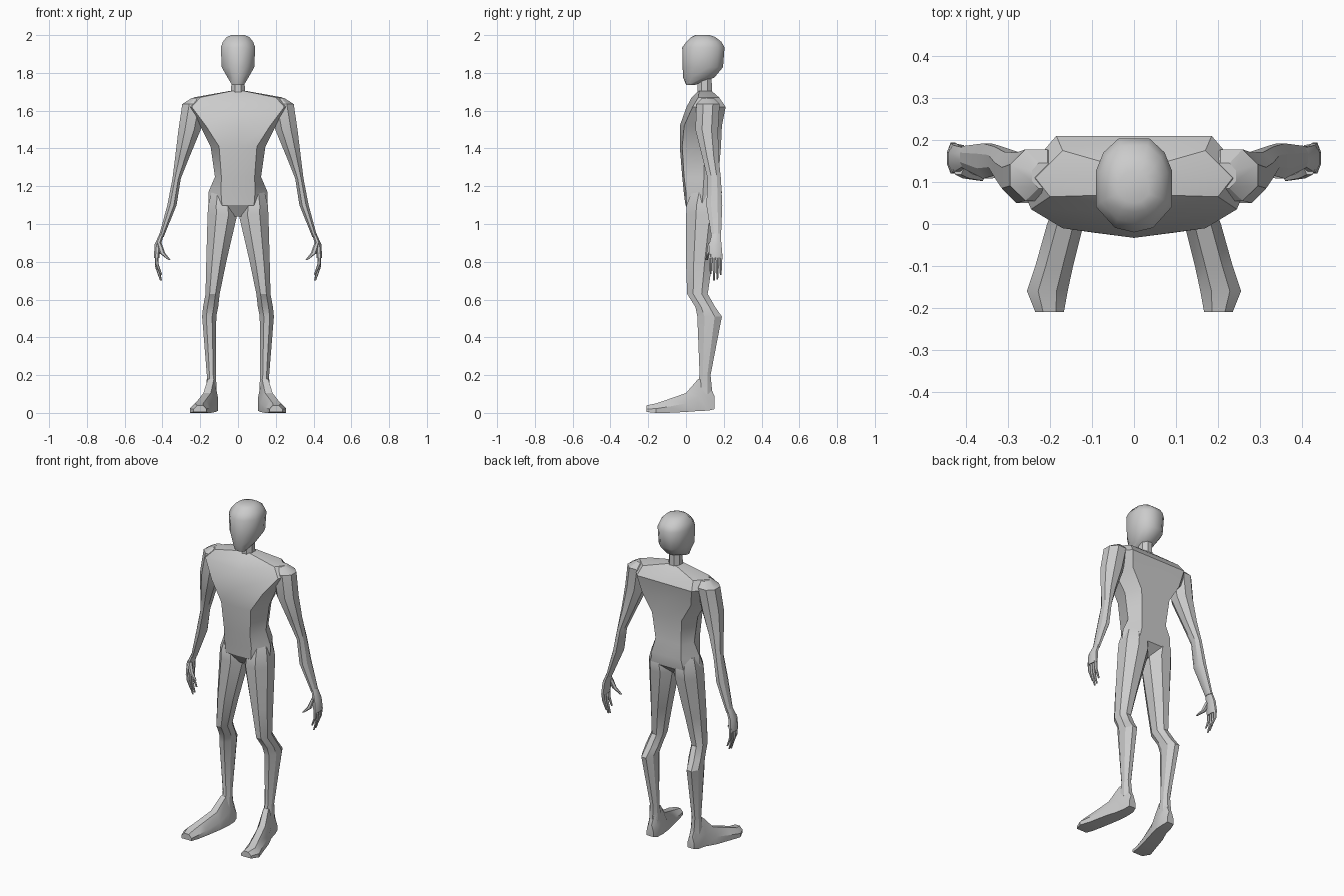
import bpy, bmesh, math

C8 = [(math.cos(math.pi * (i + .5) / 4) / math.cos(math.pi / 8),
       math.sin(math.pi * (i + .5) / 4) / math.cos(math.pi / 8)) for i in range(8)]
C6 = [(math.cos(math.pi * i / 3), math.sin(math.pi * i / 3)) for i in range(6)]
SOLE = [(-1, -1), (1, -1), (1, -.1), (.45, 1), (-.45, 1), (-1, -.1)]
EGG = [(0, -1), (.5, -.9), (1, -.45), (1, .3), (.8, .7), (.4, 1),
       (-.4, 1), (-.8, .7), (-1, .3), (-1, -.45), (-.5, -.9)]


def skin(name, rings, mirror=False):
    """Join rings of 3D points into a closed faceted skin."""
    bm = bmesh.new()
    rows = [[bm.verts.new(p) for p in r] for r in rings]
    n = len(rows[0])
    for a, b in zip(rows, rows[1:]):
        for i in range(n):
            j = (i + 1) % n
            bm.faces.new((a[i], a[j], b[j], b[i]))
    bm.faces.new(rows[0])
    bm.faces.new(rows[-1])
    bmesh.ops.recalc_face_normals(bm, faces=bm.faces)
    me = bpy.data.meshes.new(name)
    bm.to_mesh(me)
    bm.free()
    ob = bpy.data.objects.new(name, me)
    bpy.context.collection.objects.link(ob)
    if mirror:
        ob.modifiers.new("Mirror", 'MIRROR').use_mirror_merge = False
    bpy.ops.object.select_all(action='DESELECT')
    ob.select_set(True)
    bpy.context.view_layer.objects.active = ob
    bpy.ops.object.shade_smooth_by_angle(angle=math.radians(40 if name == "head" else 28))
    return ob


def box_ring(profile, u0, u1, v0, v1):
    """Fit a unit profile inside a box."""
    return [((u0 + u1) / 2 + u * (u1 - u0) / 2, (v0 + v1) / 2 + v * (v1 - v0) / 2)
            for u, v in profile]


def upright(name, profile, levels, mirror=False):
    """levels: z, x0, x1, y0, y1"""
    return skin(name, [[(x, y, l[0]) for x, y in box_ring(profile, *l[1:])]
                       for l in levels], mirror)


# Torso: z, front y, front corner x, y, side x, y, back corner x, y
torso = [(1.04, .04, .02, .04, .04, .08, .03, .12),
         (1.10, -.003, .085, .002, .157, .085, .11, .18),
         (1.17, -.012, .09, 0, .156, .09, .10, .19),
         (1.25, -.02, .088, -.01, .122, .095, .085, .172),
         (1.41, -.033, .10, -.02, .145, .095, .10, .185),
         (1.52, -.033, .17, -.01, .20, .08, .165, .19),
         (1.62, .003, .245, .035, .275, .105, .185, .21),
         (1.67, .03, .20, .065, .235, .11, .17, .175),
         (1.705, .065, .03, .07, .04, .10, .03, .135)]
rings = []
for z, f, wf, fc, ws, s, wb, b in torso:
    half = [(wf, fc, z), (ws, s, z), (wb, b, z)]
    rings.append([(0, f, z)] + half + [(0, b, z)] +
                 [(-x, y, z) for x, y, z in reversed(half)])
skin("torso", rings)

# Neck, and head with the jaw sloping down to the chin
upright("neck", C8, [(1.68, -.037, .037, .06, .138), (1.80, -.034, .034, .06, .135)])
upright("head", EGG, [(1.737, -.032, .032, 0, .05),
                      (1.775, -.055, .055, -.015, .15),
                      (1.83, -.086, .086, -.018, .196),
                      (1.935, -.091, .091, -.02, .204),
                      (1.965, -.08, .08, .002, .187),
                      (1.99, -.06, .06, .028, .155),
                      (2.00, -.035, .035, .05, .125)])

# Arms
upright("arm", C8, [(1.668, .19, .243, .085, .145),
                    (1.635, .17, .295, .055, .178),
                    (1.50, .197, .315, .05, .17),
                    (1.36, .255, .332, .085, .172),
                    (1.24, .303, .347, .115, .185),
                    (1.10, .325, .374, .108, .192),
                    (.93, .394, .42, .135, .185)], True)

# Hands: palm, four curled fingers and a thumb
upright("palm", C8, [(.95, .392, .415, .137, .182),
                     (.89, .408, .442, .122, .188),
                     (.82, .417, .445, .12, .194)], True)
for k in range(4):
    y = .131 + k * .0175
    tip = (.735, .70, .705, .73)[k]
    pts = [(.84, .431), ((.84 + tip) / 2, .429), (tip, .408)]
    upright("finger", C6, [(z, x - r, x + r, y - r, y + r)
                           for (z, x), r in zip(pts, (.0105, .009, .005))], True)
upright("thumb", C6, [(.90, .405, .432, .115, .15),
                      (.845, .385, .415, .107, .132),
                      (.81, .357, .37, .102, .116)], True)

# Legs, tucked into the hips
upright("leg", C8, [(1.17, .03, .14, .03, .165),
                    (1.10, .012, .158, .003, .183),
                    (1.05, .004, .161, .001, .178),
                    (.80, .062, .168, 0, .14),
                    (.63, .097, .172, .006, .115),
                    (.56, .105, .185, .05, .155),
                    (.51, .115, .19, .06, .19),
                    (.20, .117, .165, .072, .13),
                    (.10, .112, .167, .05, .14)], True)

# Feet: y, x0, x1, z0, z1
foot = [(.15, .115, .16, .02, .09), (.12, .107, .168, .012, .16),
        (.065, .107, .18, .01, .18), (0, .12, .207, .005, .105),
        (-.10, .145, .235, 0, .07), (-.16, .158, .255, 0, .05),
        (-.21, .167, .235, .005, .04)]
skin("foot", [[(x, f[0], z) for x, z in box_ring(SOLE, *f[1:])] for f in foot], True)
